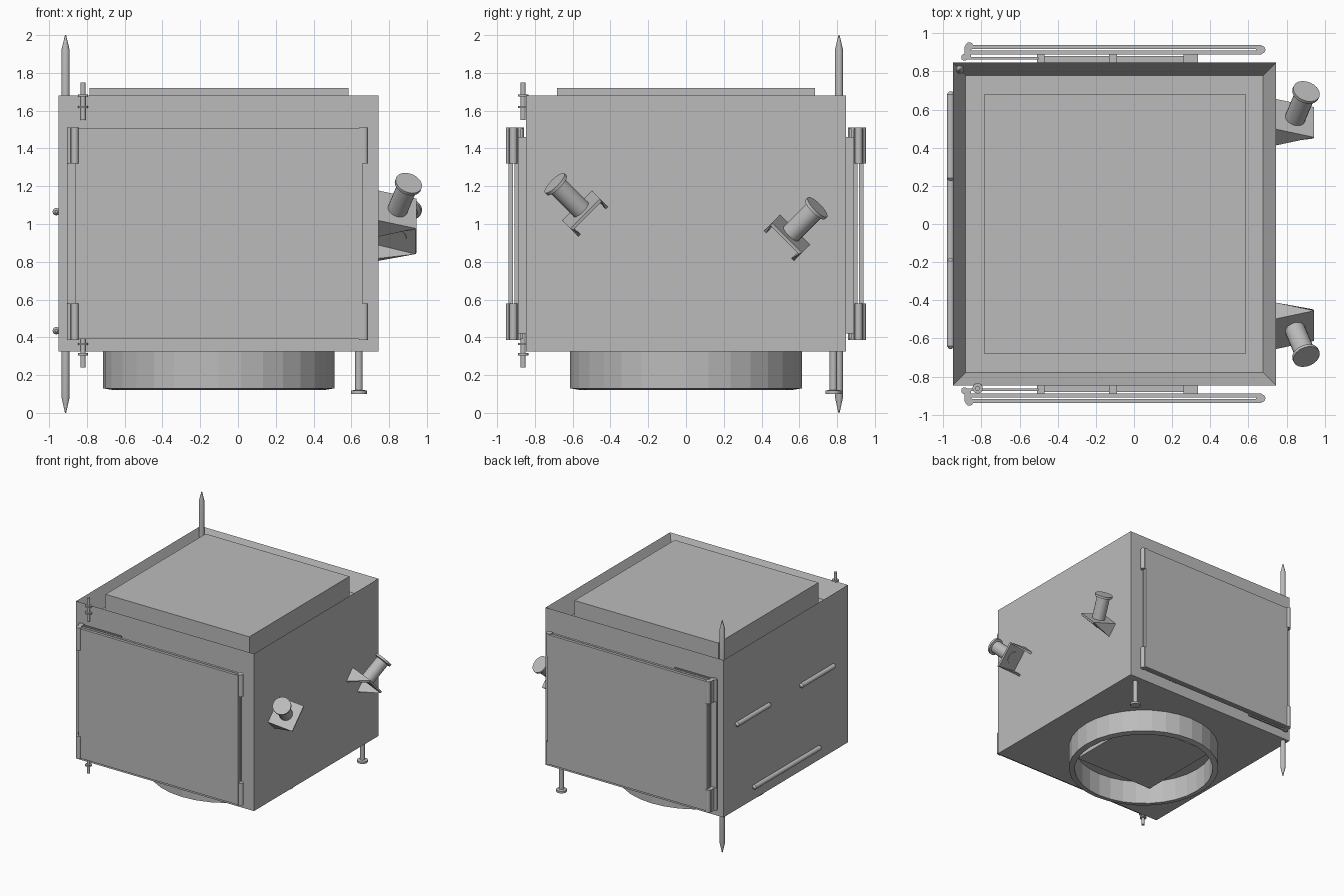
import bpy, bmesh, math
from mathutils import Vector

if "Cube" in bpy.data.objects:
    bpy.data.objects.remove(bpy.data.objects["Cube"])

mat = bpy.data.materials.new("satellite_grey")
mat.diffuse_color = (0.5, 0.5, 0.5, 1)
mat.use_nodes = True
mat.node_tree.nodes["Principled BSDF"].inputs["Base Color"].default_value = mat.diffuse_color


def finish(name, bm):
    bmesh.ops.recalc_face_normals(bm, faces=bm.faces)
    me = bpy.data.meshes.new(name)
    bm.to_mesh(me)
    bm.free()
    me.materials.append(mat)
    ob = bpy.data.objects.new(name, me)
    bpy.context.collection.objects.link(ob)
    return ob


def box(name, x0, x1, y0, y1, z0, z1):
    bm = bmesh.new()
    bmesh.ops.create_cube(bm, size=1)
    for v in bm.verts:
        v.co = ((x0 + x1) / 2 + v.co.x * (x1 - x0),
                (y0 + y1) / 2 + v.co.y * (y1 - y0),
                (z0 + z1) / 2 + v.co.z * (z1 - z0))
    return finish(name, bm)


def lathe(name, profile, origin, axis=(0, 0, 1), n=16, closed=False):
    """Turn (radius, height) points around an axis through origin."""
    rot = Vector(axis).to_track_quat('Z', 'Y')
    bm = bmesh.new()
    rings = []
    for r, h in profile:
        rings.append([bm.verts.new(rot @ Vector((r * math.cos(2 * math.pi * i / n),
                      r * math.sin(2 * math.pi * i / n), h)) + Vector(origin))
                      for i in range(n)])
    pairs = list(zip(rings, rings[1:]))
    if closed:
        pairs.append((rings[-1], rings[0]))
    else:
        bm.faces.new(rings[0])
        bm.faces.new(rings[-1])
    for a, b in pairs:
        for i in range(n):
            j = (i + 1) % n
            bm.faces.new((a[i], a[j], b[j], b[i]))
    ob = finish(name, bm)
    if n <= 20:
        bpy.context.view_layer.objects.active = ob
        ob.select_set(True)
        bpy.ops.object.shade_smooth_by_angle(angle=math.radians(35))
        ob.select_set(False)
    return ob


# Body with a square recess in its top
X0, X1, Y, Z0, Z1 = -0.95, 0.745, 0.847, 0.325, 1.68
body = box("body", X0, X1, -Y, Y, Z0, Z1)
bm = bmesh.new()
bm.from_mesh(body.data)
top = [f for f in bm.faces if f.normal.z > 0.9]
bmesh.ops.inset_region(bm, faces=top, thickness=0.095)
bmesh.ops.translate(bm, verts=top[0].verts, vec=(0, 0, -0.15))
bm.to_mesh(body.data)
bm.free()
box("top_instrument_block", -0.785, 0.585, -0.682, 0.682, 1.5, 1.72)

# Launch adapter ring and the block inside it
lathe("adapter_ring", [(0.613, 0.335), (0.613, 0.13), (0.565, 0.122), (0.565, 0.335)],
      (-0.103, 0, 0), n=32, closed=True)
box("ring_inner_block", -0.49, 0.28, -0.385, 0.385, 0.25, 0.33)

# Folded panels with hinges and mounts, same on front and back
for side, s in (("front", -1), ("back", 1)):
    def sbox(name, x0, x1, d0, d1, z0, z1):
        box(f"{side}_{name}", x0, x1, min(s * d0, s * d1), max(s * d0, s * d1), z0, z1)
    sbox("inner_panel", -0.86, 0.66, 0.888, 0.909, 0.39, 1.505)
    sbox("outer_panel", -0.86, 0.66, 0.917, 0.94, 0.39, 1.505)
    sbox("yoke_sheet", -0.905, -0.5, 0.862, 0.875, 0.39, 1.505)
    for i, (a, b) in enumerate(((-0.51, -0.47), (-0.13, -0.09), (0.26, 0.335))):
        sbox(f"mount_post_{i}", a, b, Y - 0.01, 0.888, 0.42, 1.46)
    for i, z in enumerate((0.69, 1.205)):
        sbox(f"mount_rail_{i}", -0.51, 0.335, Y - 0.01, 0.882, z - 0.035, z + 0.035)
    for i, (a, b) in enumerate(((0.385, 0.578), (1.32, 1.512))):
        lathe(f"{side}_right_hinge_{i}", [(0.021, a), (0.021, b)], (0.668, s * 0.914, 0))
        sbox(f"right_hinge_leaf_{i}", 0.64, 0.67, 0.89, 0.938, a, b)
        lathe(f"{side}_left_hinge_{i}", [(0.021, a), (0.021, b)], (-0.864, s * 0.932, 0))
        sbox(f"left_hinge_link_{i}", -0.89, -0.855, 0.865, 0.932, a, b)
        lathe(f"{side}_root_hinge_{i}", [(0.018, a), (0.018, b)], (-0.888, s * 0.875, 0))

# Handle bars on the left face, with rounded ends
for name, y0, y1, z in (("upper_back_bar", 0.225, 0.695, 1.065),
                        ("upper_front_bar", -0.655, -0.18, 1.065),
                        ("lower_bar", -0.46, 0.46, 0.435)):
    lathe(name, [(0.008, y0), (0.02, y0 + 0.015), (0.02, y1 - 0.015), (0.008, y1)],
          (X0 - 0.012, 0, z), axis=(0, 1, 0), n=12)

# Long pointed antennas above and below the back left corner
lathe("upper_spike", [(0.022, 1.6), (0.022, 1.92), (0.003, 2.0)], (-0.913, 0.81, 0))
lathe("lower_spike", [(0.003, 0), (0.022, 0.085), (0.022, 0.4)], (-0.913, 0.81, 0))

# Small collared rods on the front left edge
for name, z0, z1, collars in (("upper_rod", 1.55, 1.75, (1.62, 1.68)),
                              ("lower_rod", 0.24, 0.45, (0.31, 0.365))):
    lathe(name, [(0.013, z0), (0.013, z1)], (-0.82, -0.862, 0))
    for i, z in enumerate(collars):
        lathe(f"{name}_collar_{i}", [(0.027, z - 0.006), (0.027, z + 0.006)],
              (-0.82, -0.862, 0))

# Short footed probe under the back right corner
lathe("footed_probe", [(0.042, 0.1), (0.042, 0.118), (0.02, 0.122), (0.02, 0.33)],
      (0.64, 0.78, 0))

# Two tilted sensors on hollow wedge brackets on the right face
for name, s, dz in (("front_sensor", -1, 0.0), ("back_sensor", 1, -0.128)):
    r = math.sqrt(0.5)
    u = Vector((0, s * r, r))          # tilt direction across the face
    w = Vector((0, -s * r, r))         # bracket width direction
    c = Vector((X1, s * 0.534, 1.055 + dz))
    ex = Vector((1, 0, 0))
    bm = bmesh.new()
    ends = []
    for k in (-0.112, 0.112):
        ends.append([bm.verts.new(c + w * k + u * a + ex * h)
                     for a, h in ((-0.06, 0), (0.0, 0.2), (0.06, 0))])
    a, b = ends
    bm.faces.new(a)
    bm.faces.new(b)
    bm.faces.new((a[1], a[2], b[2], b[1]))   # tilted mounting plate
    bracket = finish(name + "_bracket", bm)
    centre = bracket.data.polygons[2]
    mod = bracket.modifiers.new("thickness", 'SOLIDIFY')
    mod.thickness = 0.018
    mod.offset = -1 if centre.normal.dot(u) > 0 else 1
    axis = (u * 0.2 + ex * 0.06).normalized()
    start = c + u * 0.03 + ex * 0.1
    lathe(name + "_tube", [(0.054, -0.02), (0.054, 0.185), (0.073, 0.19), (0.073, 0.208)],
          start, axis=axis, n=20)
